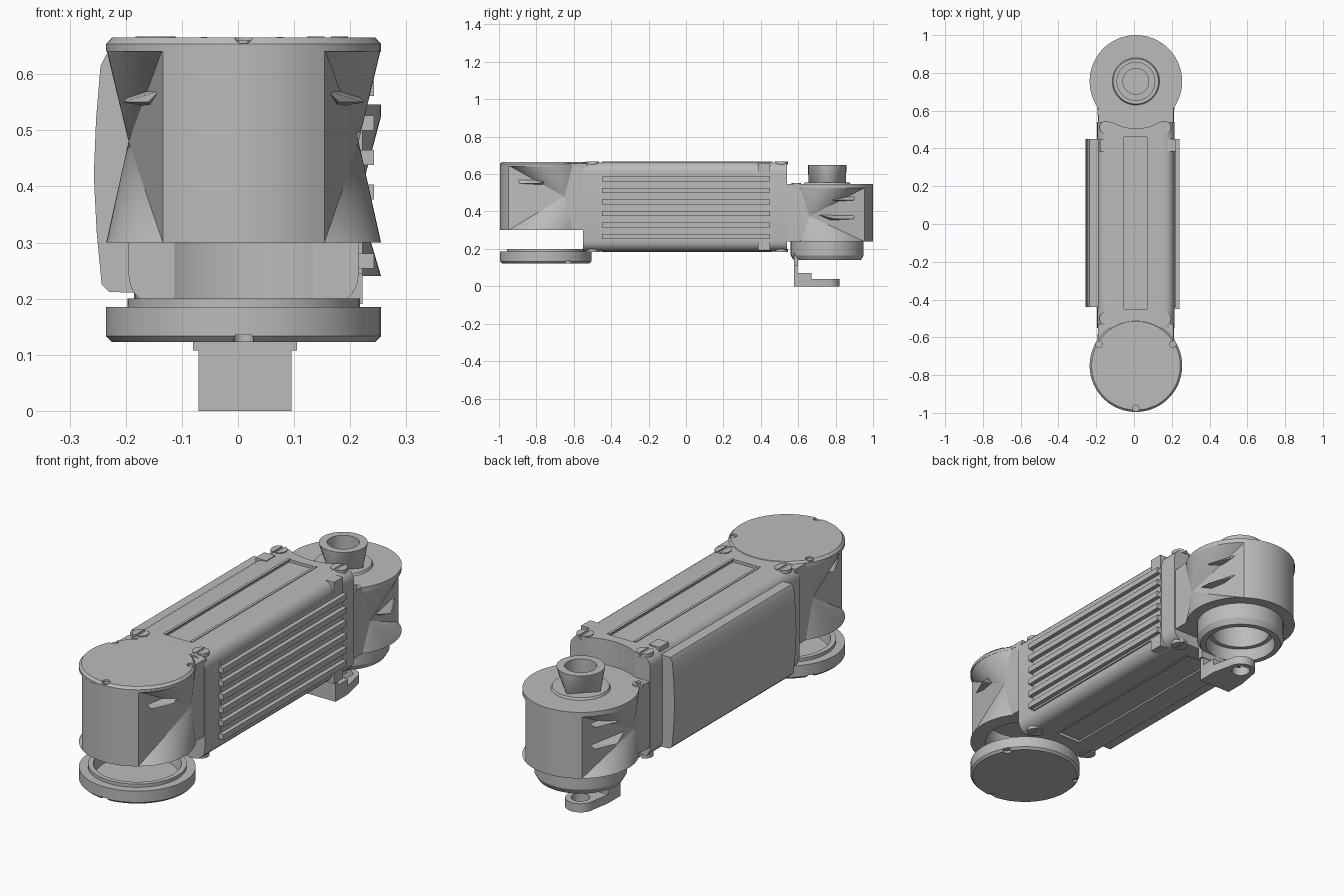
import bpy, bmesh
from math import sin, cos, pi, radians
from mathutils import Vector

if "Cube" in bpy.data.objects:
    bpy.data.objects.remove(bpy.data.objects["Cube"])

CX, R = 0.01, 0.245          # shared centre line and joint radius
FRONT, REAR = -0.75, 0.755   # joint axes along y

grey = bpy.data.materials.new("casing grey")
grey.use_nodes = True
grey.diffuse_color = (0.5, 0.5, 0.5, 1)
grey.node_tree.nodes["Principled BSDF"].inputs["Base Color"].default_value = (0.5, 0.5, 0.5, 1)


def finish(name, bm, smooth=True):
    bmesh.ops.remove_doubles(bm, verts=bm.verts, dist=1e-5)
    bmesh.ops.recalc_face_normals(bm, faces=bm.faces)
    mesh = bpy.data.meshes.new(name)
    bm.to_mesh(mesh)
    bm.free()
    mesh.materials.append(grey)
    ob = bpy.data.objects.new(name, mesh)
    bpy.context.collection.objects.link(ob)
    if smooth:
        activate(ob)
        bpy.ops.object.shade_smooth_by_angle(angle=radians(30))
    return ob


def activate(ob):
    bpy.ops.object.select_all(action='DESELECT')
    ob.select_set(True)
    bpy.context.view_layer.objects.active = ob


def prism(name, pts, lo, hi, axis='z'):
    """Extrude a plan (x, y) along z, or a section (x, z) along y."""
    bm = bmesh.new()
    place = (lambda p, h: (p[0], p[1], h)) if axis == 'z' else (lambda p, h: (p[0], h, p[1]))
    low = [bm.verts.new(place(p, lo)) for p in pts]
    high = [bm.verts.new(place(p, hi)) for p in pts]
    bm.faces.new(low)
    bm.faces.new(high)
    for i in range(len(pts)):
        j = (i + 1) % len(pts)
        bm.faces.new((low[i], low[j], high[j], high[i]))
    return finish(name, bm)


def box(name, x, y, z):
    return prism(name, [(x[0], y[0]), (x[1], y[0]), (x[1], y[1]), (x[0], y[1])], *z)


def lathe(name, x, y, profile, seg=48):
    bm = bmesh.new()
    vs = [bm.verts.new((x + r, y, z)) for r, z in profile]
    es = [bm.edges.new(pair) for pair in zip(vs, vs[1:])]
    if profile[0][0] > 0:
        es.append(bm.edges.new((vs[-1], vs[0])))
    bmesh.ops.spin(bm, geom=vs + es, cent=(x, y, 0), axis=(0, 0, 1),
                   angle=2 * pi, steps=seg)
    return finish(name, bm)


def disc(name, x, y, r, lo, hi, seg=48):
    return lathe(name, x, y, [(0, lo), (r, lo), (r, hi), (0, hi)], seg)


def cut(ob, *cutters):
    for c in cutters:
        m = ob.modifiers.new("cut", 'BOOLEAN')
        m.operation, m.object, m.solver = 'DIFFERENCE', c, 'EXACT'
        activate(ob)
        bpy.ops.object.modifier_apply(modifier=m.name)
        bpy.data.objects.remove(c)
    bpy.ops.object.shade_smooth_by_angle(angle=radians(30))


def rounded(x, z, r, steps=5):
    """Rounded rectangle outline."""
    pts = []
    for k, (px, pz) in enumerate([(x[1] - r, z[1] - r), (x[0] + r, z[1] - r),
                                  (x[0] + r, z[0] + r), (x[1] - r, z[0] + r)]):
        for s in range(steps + 1):
            a = (k + s / steps) * pi / 2
            pts.append((px + r * cos(a), pz + r * sin(a)))
    return pts


def outline(cy, d, neck):
    arc = [(CX + R * sin(radians(a)), cy + d * R * cos(radians(a)))
           for a in range(-126, 127, 6)]
    return [(CX - 0.2, neck)] + arc + [(CX + 0.2, neck)]


def housing(name, cy, d, neck, lo, hi, apex_y, apex_z):
    """Joint shell: round nose, flanks pinched in to one point each side."""
    pts = outline(cy, d, neck)
    bm = bmesh.new()
    b = [bm.verts.new((x, y, lo)) for x, y in pts]
    t = [bm.verts.new((x, y, hi)) for x, y in pts]
    n = len(pts)
    bm.faces.new(b)
    bm.faces.new(t)
    bm.faces.new((b[0], b[-1], t[-1], t[0]))
    i0, i1 = n // 2 - 6, n // 2 + 6
    for i in range(i0, i1):
        bm.faces.new((b[i], b[i + 1], t[i + 1], t[i]))
    for side, first, last in ((-1, 0, i0), (1, i1, n - 1)):
        apex = bm.verts.new((CX + side * 0.205, apex_y, apex_z))
        for i in range(first, last):
            bm.faces.new((apex, b[i], b[i + 1]))
            bm.faces.new((apex, t[i], t[i + 1]))
        for i in (first, last):
            bm.faces.new((apex, b[i], t[i]))
    return finish(name, bm, smooth=False)


def hull(name, pts, smooth=False):
    bm = bmesh.new()
    for p in pts:
        bm.verts.new(p)
    bmesh.ops.convex_hull(bm, input=bm.verts)
    return finish(name, bm, smooth)


# Main body with cleared ends and shallow panels above and below
body = prism("body", rounded((-0.195, 0.215), (0.187, 0.663), 0.055), -0.55, 0.54, 'y')
cut(body,
    disc("rear_clearance", CX, REAR, 0.25, 0.545, 0.8),
    disc("front_clearance", CX, FRONT, 0.235, 0.1, 0.3),
    box("top_recess", (-0.06, 0.075), (-0.45, 0.46), (0.65, 0.7)),
    box("bottom_recess", (-0.06, 0.075), (-0.45, 0.46), (0.15, 0.2)))
for x in (-0.06, 0.075):
    for z in (0.661, 0.184):
        box("panel_rim", (x - 0.006, x + 0.006), (-0.45, 0.46), (z, z + 0.005))

# Cooling ribs on the left flank
box("rib_base", (0.2, 0.222), (-0.44, 0.45), (0.245, 0.605))
for i in range(6):
    z = 0.267 + i * 0.0615
    box("rib", (0.2, 0.242), (-0.45, 0.45), (z - 0.013, z + 0.013))

# Bulged cover on the right flank
prism("side_cover", [(-0.17, 0.21), (-0.23, 0.212), (-0.243, 0.225), (-0.252, 0.32),
                     (-0.257, 0.42), (-0.253, 0.52), (-0.245, 0.615), (-0.235, 0.635),
                     (-0.17, 0.635)], -0.44, 0.45, 'y')

# Front joint with lid
front = housing("front_housing", FRONT, -1, -0.54, 0.3, 0.646, -0.65, 0.48)
cut(front, disc("front_cavity", CX, FRONT, 0.175, 0.2, 0.42))
prism("front_neck_top", [(-0.19, -0.62), (0.21, -0.62), (0.21, -0.53), (-0.19, -0.53)], 0.64, 0.656)
lid = lathe("front_lid", CX, FRONT, [(0, 0.64), (R, 0.64), (R, 0.654), (0.235, 0.665), (0, 0.665)])
for a in (-90, 30, 150):
    x, y = CX + 0.227 * cos(radians(a)), FRONT + 0.227 * sin(radians(a))
    cut(lid, disc("notch", x, y, 0.018, 0.655, 0.7, 16))
    disc("lid_screw", x, y, 0.012, 0.65, 0.66, 12)

# Lower cap: a shallow dish under the front joint
dish = lathe("lower_cap", CX, FRONT, [(0, 0.123), (0.235, 0.123), (R, 0.133), (R, 0.185), (0.207, 0.185),
                                      (0.207, 0.2), (0.185, 0.2), (0.175, 0.15), (0, 0.15)])
for a in (-90, 30, 150):
    cut(dish, disc("notch", CX + 0.235 * cos(radians(a)), FRONT + 0.235 * sin(radians(a)),
                   0.018, 0.1, 0.135, 16))

# Rear joint, its flange and lower ring
rear = housing("rear_housing", REAR, 1, 0.52, 0.24, 0.525, 0.66, 0.375)
cut(rear, disc("rear_cavity", CX, REAR, 0.13, 0.2, 0.4))
flange = prism("rear_flange", outline(REAR, 1, 0.5), 0.525, 0.546)
lathe("rear_lower_ring", CX, REAR, [(0.13, 0.26), (0.195, 0.26), (0.195, 0.165), (0.18, 0.14),
                                    (0.155, 0.14), (0.15, 0.2), (0.13, 0.2)])

# Hollow collar: round rim narrowing to a four-cornered foot
rim = [(CX + 0.103 * cos(i * pi / 12), REAR + 0.103 * sin(i * pi / 12), 0.648) for i in range(24)]
foot = [(CX + 0.1 * cos(i * pi / 2), REAR + 0.1 * sin(i * pi / 2), 0.55) for i in range(4)]
collar = hull("collar", rim + foot, True)
cut(collar, disc("bore", CX, REAR, 0.068, 0.57, 0.7))
lathe("collar_seat", CX, REAR, [(0, 0.54), (0.128, 0.54), (0.12, 0.556), (0, 0.556)])

# Hanging bracket with an eyelet
arc = [(CX + 0.065 * cos(radians(a)), 0.757 + 0.065 * sin(radians(a))) for a in range(0, 181, 15)]
tab = prism("bracket_tab", [(-0.07, 0.58), (0.095, 0.58), (0.095, 0.67)] + arc + [(-0.07, 0.67)], 0, 0.04)
cut(tab, disc("eyelet_hole", CX, 0.757, 0.04, -0.1, 0.1, 24))
box("bracket_step", (-0.07, 0.095), (0.59, 0.67), (0.035, 0.07))
box("bracket_plate", (-0.07, 0.095), (0.577, 0.597), (0, 0.18))
box("bracket_head", (-0.08, 0.105), (0.577, 0.6), (0.108, 0.17))

# Slotted screws above and below, four per face
for x in (CX - 0.157, CX + 0.15):
    for y in (-0.5, 0.51):
        for z in (0.65, 0.183):
            screw = disc("body_screw", x, y, 0.036, z, z + 0.017, 20)
            slot_z = z + 0.009 if z > 0.4 else z - 0.01
            cut(screw, box("slot", (x - 0.006, x + 0.006), (y - 0.05, y + 0.05), (slot_z, slot_z + 0.018)))
    lathe("flange_screw", x * 1.15, 0.59, [(0.012, 0.54), (0.025, 0.54), (0.025, 0.552), (0.012, 0.552)], 16)

# Clips at the rear corners of the ribbed flank and cover
for z in (0.595, 0.19):
    box("rib_clip", (0.13, 0.222), (0.385, 0.45), (z, z + 0.065))
box("cover_clip", (-0.18, -0.125), (0.385, 0.45), (0.6, 0.667))

# Small pointed ridges on the joint flanks
for s in (-1, 1):
    for cy, d, z in ((FRONT, -1, 0.55), (REAR, 1, 0.36), (REAR, 1, 0.46)):
        def at(dx, dy, dz):
            return Vector((CX + s * dx, cy + d * dy, z + dz))
        hull("flank_ridge", [at(0.15, 0.15, 0.02), at(0.215, 0.04, 0), at(0.17, 0.14, 0),
                             at(0.19, -0.06, 0.025), at(0.16, 0.0, -0.01)])
